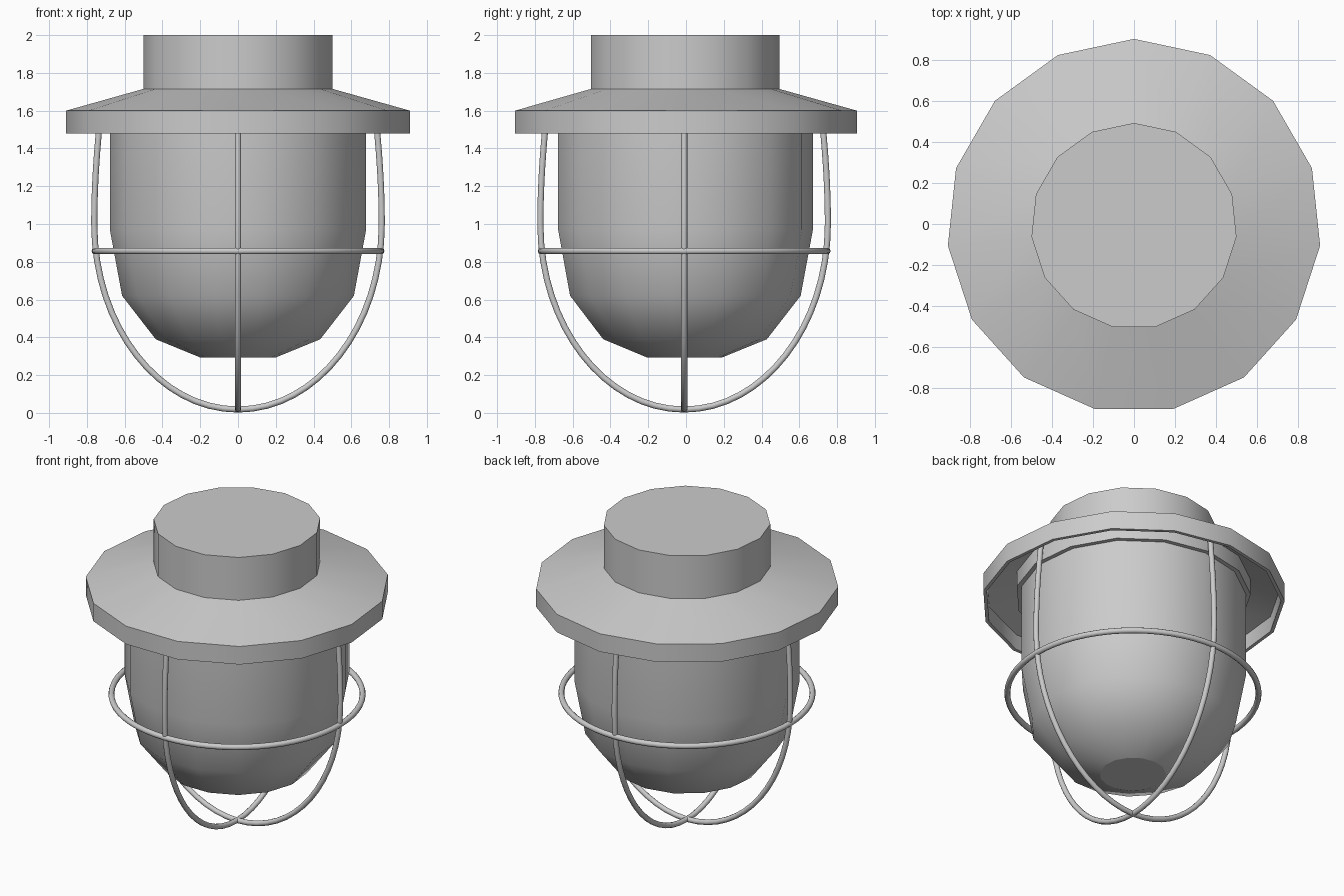
import bpy, bmesh, math

if "Cube" in bpy.data.objects:
    bpy.data.objects.remove(bpy.data.objects["Cube"])

SIDES = 15          # low-poly turned parts
AXIS_Y = -0.01      # 15-gon axis, so the bounds are centred on y = 0


def lathe(name, profile, sides=SIDES, closed=False, angle=35):
    """Turn an (r, z) profile round the lamp axis; open profiles get end caps."""
    bm = bmesh.new()
    rings = []
    for r, z in profile:
        ring = []
        for i in range(sides):
            a = math.pi / 2 + 2 * math.pi * i / sides
            ring.append(bm.verts.new((r * math.cos(a), r * math.sin(a) + AXIS_Y, z)))
        rings.append(ring)
    pairs = list(zip(rings, rings[1:]))
    if closed:
        pairs.append((rings[-1], rings[0]))
    else:
        bm.faces.new(rings[0])
        bm.faces.new(rings[-1])
    for a, b in pairs:
        for i in range(sides):
            j = (i + 1) % sides
            bm.faces.new((a[i], a[j], b[j], b[i]))
    bmesh.ops.recalc_face_normals(bm, faces=bm.faces)
    mesh = bpy.data.meshes.new(name)
    bm.to_mesh(mesh)
    bm.free()
    ob = bpy.data.objects.new(name, mesh)
    bpy.context.collection.objects.link(ob)
    shade(ob, angle)
    return ob


def shade(ob, angle):
    bpy.ops.object.select_all(action='DESELECT')
    ob.select_set(True)
    bpy.context.view_layer.objects.active = ob
    bpy.ops.object.shade_smooth_by_angle(angle=math.radians(angle))
    for p in ob.data.polygons:      # end caps stay flat
        if len(p.vertices) > 4:
            p.use_smooth = False


def wire(name, points, turn):
    """Round wire through Bezier points: (x, z, left handle, right handle)."""
    cu = bpy.data.curves.new(name, 'CURVE')
    cu.dimensions = '3D'
    cu.bevel_depth = 0.017
    cu.bevel_resolution = 3
    cu.resolution_u = 16
    cu.use_fill_caps = True
    sp = cu.splines.new('BEZIER')
    sp.bezier_points.add(len(points) - 1)
    for bp, (x, z, hl, hr) in zip(sp.bezier_points, points):
        bp.handle_left_type = bp.handle_right_type = 'FREE'
        bp.co = (x, 0, z)
        bp.handle_left = (x + hl[0], 0, z + hl[1])
        bp.handle_right = (x + hr[0], 0, z + hr[1])
    ob = bpy.data.objects.new(name, cu)
    bpy.context.collection.objects.link(ob)
    ob.location.y = AXIS_Y
    ob.rotation_euler.z = turn
    bpy.ops.object.select_all(action='DESELECT')
    ob.select_set(True)
    bpy.context.view_layer.objects.active = ob
    bpy.ops.object.convert(target='MESH')
    shade(bpy.context.object, 50)


# Neck and hollow brim
lathe("cap", [(0.504, 2.0), (0.504, 1.715), (0.915, 1.6), (0.915, 1.48),
              (0.893, 1.48), (0.893, 1.582), (0.5, 1.69)])

# Collar holding the glass under the brim
lathe("glass_collar", [(0.71, 1.65), (0.71, 1.53), (0.66, 1.53), (0.66, 1.65)],
      closed=True)

# Glass dome
lathe("glass", [(0.682, 1.6), (0.682, 0.97), (0.617, 0.62), (0.438, 0.39),
                (0.2, 0.293)], angle=40)

# Cage: two crossing U-shaped wires
half = [(0.761, 1.0, (0, -0.54), (0, 0.22)),
        (0.725, 1.61, (0.02, -0.2), (0, 0))]
mirrored = [(-x, z, (-hr[0], hr[1]), (-hl[0], hl[1])) for x, z, hl, hr in reversed(half)]
bottom = [(0, 0.018, (-0.42, 0), (0.42, 0))]
for i in range(2):
    wire(f"cage_wire_{i + 1}", mirrored + bottom + half, i * math.pi / 2)

# Cage ring
bpy.ops.mesh.primitive_torus_add(major_radius=0.757, minor_radius=0.018,
                                 major_segments=64, minor_segments=10,
                                 location=(0, AXIS_Y, 0.857))
ring = bpy.context.object
ring.name = "cage_ring"
shade(ring, 50)
